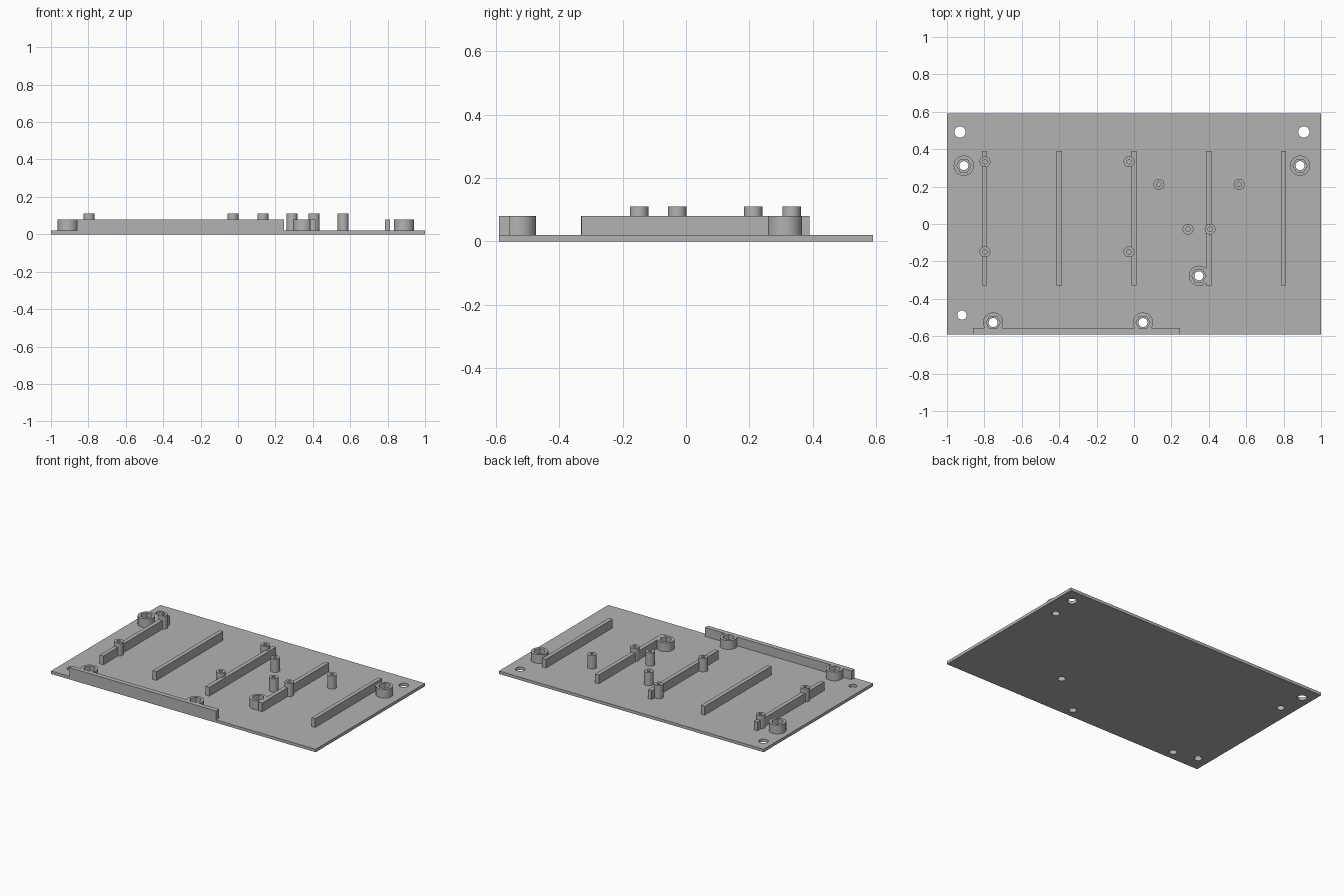
import bpy, bmesh, math
from mathutils import Matrix, Vector

if "Cube" in bpy.data.objects:
    bpy.data.objects.remove(bpy.data.objects["Cube"])

grey = bpy.data.materials.new("light_grey")
grey.diffuse_color = (0.45, 0.45, 0.45, 1)
grey.use_nodes = True
grey.node_tree.nodes["Principled BSDF"].inputs["Base Color"].default_value = grey.diffuse_color

T, RIB_TOP, POST_TOP = 0.02, 0.08, 0.11


def finish(name, bm):
    me = bpy.data.meshes.new(name)
    bm.to_mesh(me)
    bm.free()
    ob = bpy.data.objects.new(name, me)
    bpy.context.collection.objects.link(ob)
    me.materials.append(grey)
    return ob


def boxes(name, items):
    """Boxes given as (x0, x1, y0, y1, z0, z1)."""
    bm = bmesh.new()
    for x0, x1, y0, y1, z0, z1 in items:
        m = Matrix.Translation(((x0 + x1) / 2, (y0 + y1) / 2, (z0 + z1) / 2))
        m = m @ Matrix.Diagonal((x1 - x0, y1 - y0, z1 - z0, 1))
        bmesh.ops.create_cube(bm, size=1, matrix=m)
    return finish(name, bm)


def cylinders(name, items, z0, z1, sides=40):
    """Upright prisms given as (x, y, radius)."""
    bm = bmesh.new()
    for x, y, r in items:
        bmesh.ops.create_cone(bm, cap_ends=True, segments=sides, radius1=r, radius2=r,
                              depth=z1 - z0, matrix=Matrix.Translation((x, y, (z0 + z1) / 2)))
    return finish(name, bm)


def cut(ob, *cutters):
    for c in cutters:
        mod = ob.modifiers.new("cut", "BOOLEAN")
        mod.operation, mod.solver, mod.object = "DIFFERENCE", "EXACT", c
        c.hide_render = True
        c.hide_set(True)


# Positions
bosses = [(-0.91, 0.312), (0.888, 0.312), (0.347, -0.277), (-0.753, -0.527), (0.048, -0.527)]
posts = [(-0.797, 0.333), (-0.027, 0.333), (-0.797, -0.148), (-0.027, -0.148),
         (0.133, 0.212), (0.562, 0.212), (0.289, -0.028), (0.407, -0.028)]
corner_holes = [(-0.93, 0.492, 0.03), (0.908, 0.492, 0.03), (-0.92, -0.487, 0.025)]

# Base plate, ribs and front wall
plate = boxes("base_plate", [(-1, 1, -0.59, 0.59, 0, T)])
ribs = boxes("ribs", [(x - 0.014, x + 0.014, -0.33, 0.39, T, RIB_TOP)
                      for x in (-0.8, -0.4, 0, 0.4, 0.8)])
wall = boxes("front_wall", [(-0.86, 0.247, -0.59, -0.557, T, RIB_TOP)])

# Nut bosses and screw posts
nut_bosses = cylinders("nut_bosses", [(x, y, 0.054) for x, y in bosses], T, RIB_TOP)
screw_posts = cylinders("screw_posts", [(x, y, 0.029) for x, y in posts], T, POST_TOP, 32)

# Hidden cutters
drill = cylinders("drill_cutter", [(x, y, 0.024) for x, y in bosses] + corner_holes, -0.1, 0.2)
hexes = cylinders("hex_pocket_cutter", [(x, y, 0.038) for x, y in bosses], 0.03, 0.2, 6)
# turn each hexagon so that two corners point along x
bm = bmesh.new()
bm.from_mesh(hexes.data)
for i, (x, y) in enumerate(bosses):
    vs = [v for v in bm.verts if (v.co.xy - Vector((x, y))).length < 0.06]
    bmesh.ops.rotate(bm, verts=vs, cent=(x, y, 0), matrix=Matrix.Rotation(math.radians(30), 3, "Z"))
bm.to_mesh(hexes.data)
bm.free()
pins = cylinders("post_hole_cutter", [(x, y, 0.012) for x, y in posts], 0.01, 0.2, 24)

cut(plate, drill)
cut(nut_bosses, hexes, drill)
cut(wall, hexes)
cut(screw_posts, pins)
cut(ribs, pins)

# Smooth round sides, sharp rims
for ob in (nut_bosses, screw_posts, plate):
    bpy.ops.object.select_all(action="DESELECT")
    ob.select_set(True)
    bpy.context.view_layer.objects.active = ob
    bpy.ops.object.shade_smooth_by_angle(angle=math.radians(30))
